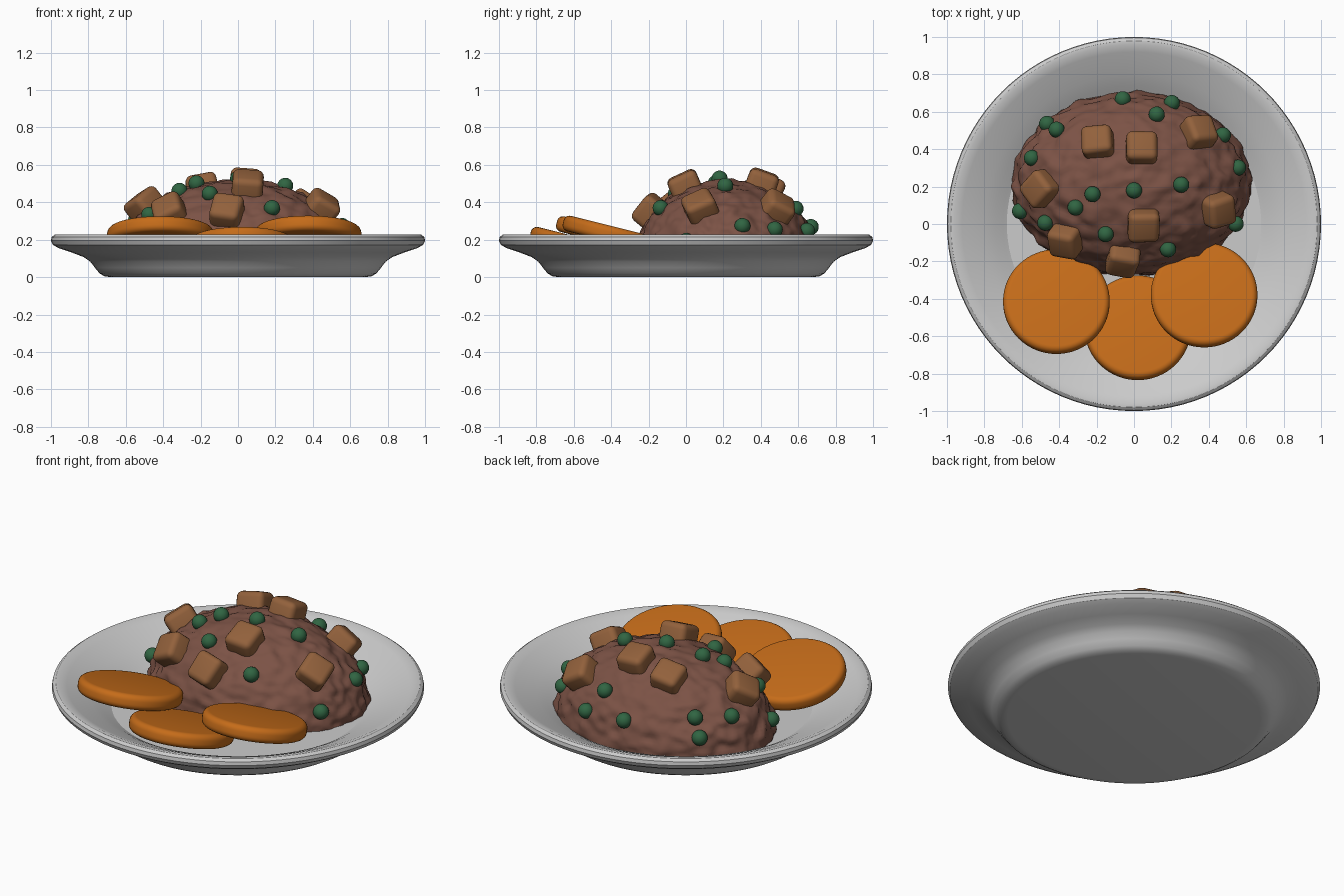
import bpy, bmesh, math
from mathutils import Vector, Matrix, noise

if "Cube" in bpy.data.objects:
    bpy.data.objects.remove(bpy.data.objects["Cube"])


def material(name, rgb):
    m = bpy.data.materials.new(name)
    m.diffuse_color = (*rgb, 1)
    m.use_nodes = True
    m.node_tree.nodes["Principled BSDF"].inputs["Base Color"].default_value = m.diffuse_color
    return m


def finish(name, bm, mat=None, angle=40):
    me = bpy.data.meshes.new(name)
    bmesh.ops.recalc_face_normals(bm, faces=bm.faces)
    bm.to_mesh(me)
    bm.free()
    ob = bpy.data.objects.new(name, me)
    bpy.context.collection.objects.link(ob)
    if mat:
        me.materials.append(mat)
    bpy.ops.object.select_all(action='DESELECT')
    ob.select_set(True)
    bpy.context.view_layer.objects.active = ob
    bpy.ops.object.shade_smooth_by_angle(angle=math.radians(angle))
    return ob


brown = material("meat_brown", (0.20, 0.085, 0.06))
tan = material("potato_tan", (0.29, 0.12, 0.045))
green = material("pea_green", (0.03, 0.13, 0.055))
orange = material("slice_orange", (0.56, 0.15, 0.01))

# plate: lathed profile, underside -> rim -> inside
profile = [(0, 0.005), (0.68, 0.005), (0.715, 0.01), (0.74, 0.025), (0.765, 0.055),
           (0.79, 0.088), (0.825, 0.112), (0.89, 0.137), (0.96, 0.16), (0.99, 0.178),
           (1.0, 0.2), (0.996, 0.22), (0.98, 0.232), (0.96, 0.233), (0.92, 0.217),
           (0.86, 0.19), (0.80, 0.162), (0.74, 0.13), (0.70, 0.104), (0.68, 0.092), (0, 0.092)]
bm = bmesh.new()
vs = [bm.verts.new((r, 0, z - 0.005)) for r, z in profile]
es = [bm.edges.new(p) for p in zip(vs, vs[1:])]
bmesh.ops.spin(bm, geom=vs + es, cent=(0, 0, 0), axis=(0, 0, 1),
               angle=math.tau, steps=96)
bmesh.ops.remove_doubles(bm, verts=bm.verts, dist=1e-4)
finish("plate", bm, angle=28)

# minced mound: lumpy half ellipsoid
C = Vector((-0.015, 0.215, 0.085))
R = Vector((0.635, 0.49, 0.435))
bm = bmesh.new()
bmesh.ops.create_icosphere(bm, subdivisions=6, radius=1)
bmesh.ops.bisect_plane(bm, geom=bm.verts[:] + bm.edges[:] + bm.faces[:],
                       plane_co=(0, 0, 0), plane_no=(0, 0, -1), clear_outer=True)
bmesh.ops.holes_fill(bm, edges=[e for e in bm.edges if e.is_boundary])
for v in bm.verts:
    p = v.co.copy()
    k = 1 + 0.028 * noise.noise(p * 5) + 0.03 * noise.noise(p * 10 + Vector((3, 1, 7)))
    v.co = C + Vector(a * b * k for a, b in zip(p, R))
finish("meat_mound", bm, brown, 60)


def on_mound(x, y):
    """Point and outward normal on the mound above x, y."""
    u, v = (x - C.x) / R.x, (y - C.y) / R.y
    d = math.hypot(u, v)
    if d > 0.97:
        u, v = u * 0.97 / d, v * 0.97 / d
    w = math.sqrt(1 - u * u - v * v)
    n = Vector((u / R.x, v / R.y, w / R.z)).normalized()
    return C + Vector((u * R.x, v * R.y, w * R.z)), n


def place(p, n, spin=0):
    q = Vector((0, 0, 1)).rotation_difference(n).to_matrix().to_4x4()
    return Matrix.Translation(p) @ q @ Matrix.Rotation(math.radians(spin), 4, 'Z')


# potato cubes: rounded, slightly uneven
cubes = [(-0.19, 0.43, 5), (0.04, 0.40, 0), (0.34, 0.48, 12), (-0.49, 0.19, 42),
         (0.44, 0.08, 12), (0.05, 0.0, 0), (-0.36, -0.08, 0), (-0.06, -0.18, -15)]
for i, (x, y, s) in enumerate(cubes):
    bm = bmesh.new()
    bmesh.ops.create_cube(bm, size=0.165)
    for v in bm.verts:
        v.co += noise.noise_vector(v.co * 20 + Vector((i * 3.7, 0, 0))) * 0.008
    bmesh.ops.bevel(bm, geom=bm.edges[:], offset=0.033, segments=4,
                    profile=0.5, affect='EDGES')
    p, n = on_mound(x, y)
    bm.transform(place(p, n, s))
    finish(f"potato_cube_{i + 1}", bm, tan, 60)

# peas
peas = [(-0.06, 0.66), (0.12, 0.58), (0.20, 0.64), (-0.46, 0.53), (-0.41, 0.50),
        (-0.54, 0.35), (0.47, 0.47), (0.55, 0.30), (0.25, 0.21), (0, 0.18),
        (-0.22, 0.16), (-0.31, 0.09), (-0.47, 0.01), (-0.61, 0.07), (-0.15, -0.05),
        (0.18, -0.13), (0.55, 0.0)]
for i, (x, y) in enumerate(peas):
    bm = bmesh.new()
    p, n = on_mound(x, y)
    bmesh.ops.create_icosphere(bm, subdivisions=3, radius=0.043,
                               matrix=place(p + n * 0.008, n))
    finish(f"pea_{i + 1}", bm, green, 60)

# vegetable slices: rounded discs leaning on the rim
slices = [(-0.415, -0.415, 0.222), (0.02, -0.555, 0.165), (0.375, -0.38, 0.225)]
for i, c in enumerate(slices):
    bm = bmesh.new()
    bmesh.ops.create_cone(bm, cap_ends=True, segments=64, radius1=0.285,
                          radius2=0.285, depth=0.085)
    rims = [e for e in bm.edges if abs(e.verts[0].co.z - e.verts[1].co.z) < 1e-4]
    bmesh.ops.bevel(bm, geom=rims, offset=0.032, segments=5, profile=0.5, affect='EDGES')
    bm.transform(Matrix.Translation(c) @ Matrix.Rotation(math.radians(-14), 4, 'X'))
    finish(f"vegetable_slice_{i + 1}", bm, orange, 60)
